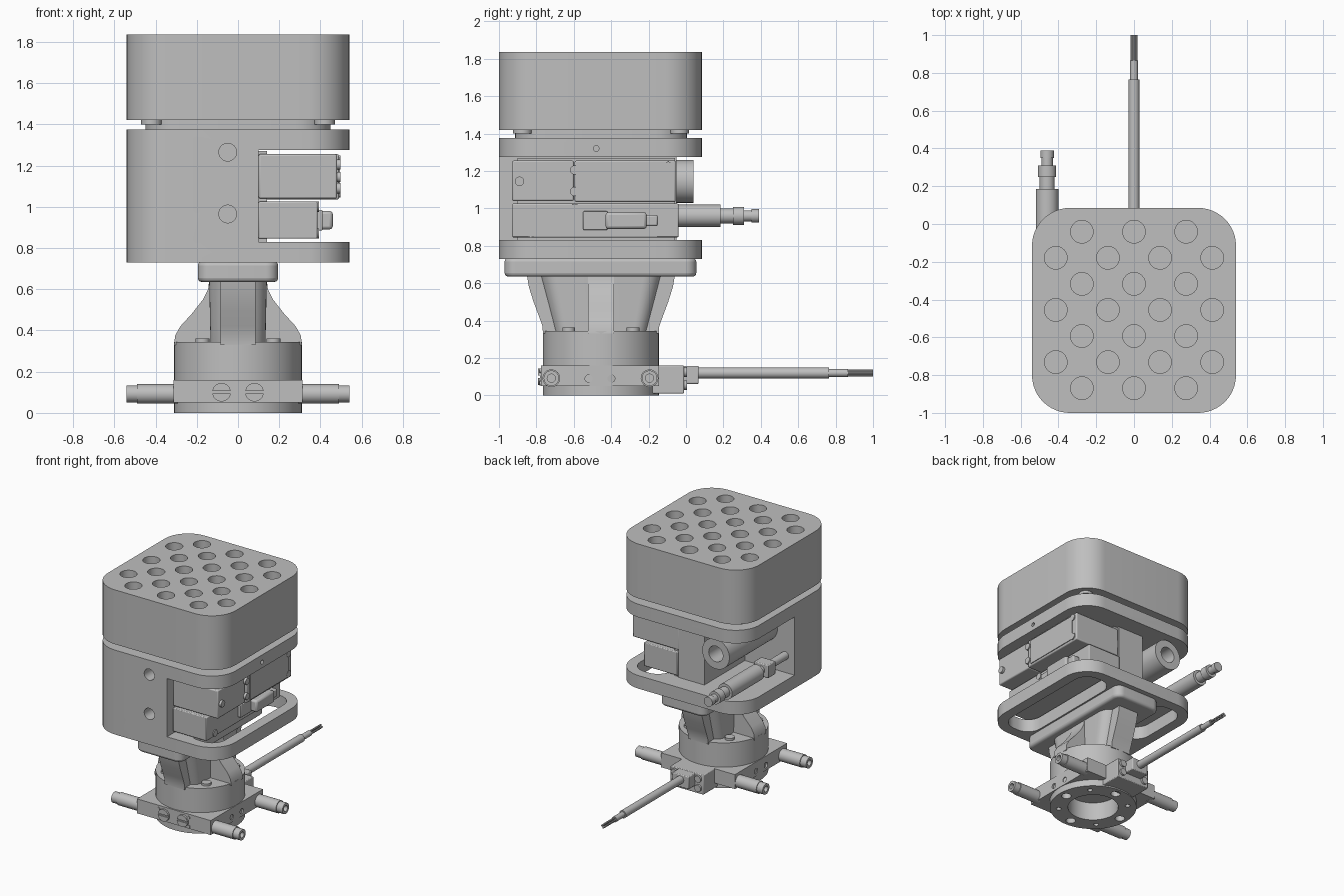
import bpy, bmesh, math
from mathutils import Matrix, Vector

old = bpy.data.objects.get("Cube")
if old:
    bpy.data.objects.remove(old, do_unlink=True)

CY = -0.455  # depth of the main axis
grey = bpy.data.materials.new("light grey")
grey.use_nodes = True
grey.diffuse_color = (0.52, 0.52, 0.52, 1)
grey.node_tree.nodes["Principled BSDF"].inputs["Base Color"].default_value = grey.diffuse_color


def finish(name, bm):
    bmesh.ops.recalc_face_normals(bm, faces=bm.faces)
    me = bpy.data.meshes.new(name)
    bm.to_mesh(me)
    bm.free()
    me.materials.append(grey)
    ob = bpy.data.objects.new(name, me)
    bpy.context.collection.objects.link(ob)
    return ob


def orient(axis):
    # sends local z to the chosen axis; the outline keeps cyclic order
    return {"z": Matrix.Identity(3),
            "x": Matrix(((0, 0, 1), (1, 0, 0), (0, 1, 0))),
            "y": Matrix(((1, 0, 0), (0, 0, 1), (0, 1, 0)))}[axis]


def prism(name, outline, lo, hi, axis="z"):
    bm = bmesh.new()
    m = orient(axis)
    rings = [[bm.verts.new(m @ Vector((a, b, h))) for a, b in outline] for h in (lo, hi)]
    bm.faces.new(rings[0])
    bm.faces.new(rings[1])
    for i in range(len(outline)):
        j = (i + 1) % len(outline)
        bm.faces.new((rings[0][i], rings[0][j], rings[1][j], rings[1][i]))
    return finish(name, bm)


def rounded(a0, a1, b0, b1, r, n=8):
    pts = []
    corners = ((a1 - r, b1 - r), (a0 + r, b1 - r), (a0 + r, b0 + r), (a1 - r, b0 + r))
    for k, (a, b) in enumerate(corners):
        for i in range(n + 1):
            t = (k + i / n) * math.pi / 2
            pts.append((a + r * math.cos(t), b + r * math.sin(t)))
    return pts


def box(name, x, y, z, bevel=0.0):
    ob = prism(name, [(x[0], y[0]), (x[1], y[0]), (x[1], y[1]), (x[0], y[1])], *z)
    if bevel:
        mod = ob.modifiers.new("bevel", "BEVEL")
        mod.width, mod.segments = bevel, 2
    return ob


def rods(name, spots, r, lo, hi, axis="z", n=32):
    # one object holding equal cylinders at several spots
    bm = bmesh.new()
    m = orient(axis).to_4x4()
    for a, b in spots:
        place = m @ Matrix.Translation((a, b, (lo + hi) / 2))
        bmesh.ops.create_cone(bm, cap_ends=True, segments=n, radius1=r, radius2=r,
                              depth=hi - lo, matrix=place)
    return finish(name, bm)


def cut(ob, *cutters):
    for c in cutters:
        mod = ob.modifiers.new("cut", "BOOLEAN")
        mod.operation, mod.solver, mod.object = "DIFFERENCE", "EXACT", c
    dg = bpy.context.evaluated_depsgraph_get()
    me = bpy.data.meshes.new_from_object(ob.evaluated_get(dg))
    ob.modifiers.clear()
    ob.data = me
    for c in cutters:
        bpy.data.objects.remove(c, do_unlink=True)
    return ob


def stepped(name, spot, axis, steps):
    # coaxial cylinders: (radius, start, end)
    for i, (r, lo, hi) in enumerate(steps):
        rods(f"{name}_{i + 1}", [spot], r, lo, hi, axis)


# Foam suction pad with staggered holes
pad = prism("suction_pad", rounded(-.54, .54, -1, .085, .2, 12), 1.42, 1.835)
spots = []
for row in range(7):
    count = 3 + row % 2
    for i in range(count):
        spots.append(((i - (count - 1) / 2) * .276, CY + (row - 3) * .138))
cut(pad, rods("pad_holes", spots, .06, 1.58, 1.9))

# Plate and corner spacers under the pad
prism("pad_plate", rounded(-.45, .45, CY - .46, CY + .46, .17), 1.37, 1.425)
rods("plate_spacers", [(sx * .42, CY + sy * .42) for sx in (-1, 1) for sy in (-1, 1)],
     .05, 1.4, 1.425)

# Housing: full block opened on one side and at the back, with a ring-shaped base
body = prism("housing", rounded(-.54, .54, -1, .085, .2, 12), .73, 1.375)
cut(body,
    box("side_opening", (.1, 1), (-2, 1), (.83, 1.275)),
    box("rear_opening", (-1, .2), (-.05, 1), (.83, 1.275)),
    box("corner_opening", (-1, -.12), (-.54, 1), (.83, 1.275)),
    prism("base_slot_left", rounded(.2, .46, -.92, .005, .11), .6, .9),
    prism("base_slot_right", rounded(-.46, -.2, -.5, .005, .11), .6, .829),
    rods("front_holes", [(-.05, .965), (-.05, 1.265)], .043, -1.1, -.9, "y"),
    rods("plate_side_hole", [(-.48, 1.32)], .015, .5, .6, "x"))

# Exhaust tube behind the housing
cut(rods("exhaust_tube", [(-.28, 1.145)], .115, -.56, .04, "y", 40),
    rods("exhaust_bore", [(-.28, 1.145)], .06, -.3, .1, "y"))

# Upper vacuum unit with its screws
box("upper_unit_front", (.1, .48), (-.93, -.6), (1.04, 1.255), .008)
box("upper_unit_rear", (.1, .49), (-.595, -.055), (1.035, 1.255), .008)
box("upper_unit_cover", (.1, .496), (-.56, -.1), (1.05, 1.24))
rods("upper_unit_screws", [(-.595, 1.205), (-.595, 1.09), (-.095, 1.225), (-.095, 1.07),
                           (-.89, 1.145)], .025, .4, .498, "x", 20)
box("unit_backing", (.08, .14), (-.9, -.06), (.83, 1.27))

# Lower valve unit with plug
box("lower_unit", (.1, .385), (-.93, -.04), (.845, 1.025), .006)
box("plug_base", (.38, .41), (-.55, -.42), (.885, .985), .005)
box("plug_body", (.38, .46), (-.43, -.21), (.89, .98), .015)
box("plug_tip", (.38, .44), (-.22, -.15), (.905, .965), .01)
rods("lower_unit_screws", [(-.595, 1.0), (-.83, .87)], .025, .3, .392, "x", 20)

# Round signal connector on the opposite side
stepped("signal_connector", (-.46, .96), "y",
        [(.03, -.55, -.2), (.06, -.2, .185), (.04, .18, .25), (.048, .25, .31),
         (.03, .3, .36), (.036, .35, .39)])
box("connector_block", (-.52, -.4), (-.34, -.25), (.91, 1.01), .006)

# Mounting foot
foot = prism("mounting_foot", rounded(-.195, .195, -.97, .055, .06), .635, .735)
mod = foot.modifiers.new("bevel", "BEVEL")
mod.width, mod.segments, mod.limit_method = .02, 3, "ANGLE"

# Neck: two crossed flaring webs around a core
wide = [(.395, .64), (.385, .58), (.36, .5), (.33, .42), (.312, .37), (.31, .33)]
slim = [(.14, .64), (.145, .6), (.17, .55), (.225, .48), (.28, .42), (.305, .375), (.31, .33)]
full = lambda half: half + [(-a, z) for a, z in reversed(half)]
prism("neck_web_deep", [(CY + a, z) for a, z in full(wide)], -.085, .085, "x")
prism("neck_web_cross", full(slim), CY - .07, CY + .07, "y")
core = prism("neck_core", rounded(-.14, .14, CY - .33, CY + .33, .1), .33, .64)
for v in core.data.vertices:
    if v.co.z < .5:
        v.co.y = CY + (v.co.y - CY) * .75
        v.co.x *= .95

# Round flange with bore, bolt holes and screws
diag = lambda r: [(sx * r, CY + sy * r) for sx in (-1, 1) for sy in (-1, 1)]
flange = rods("flange", [(0, CY)], .31, 0, .345, n=64)
ring = [(.25 * math.cos(i * math.pi / 2), CY + .25 * math.sin(i * math.pi / 2)) for i in range(4)]
cut(flange, rods("flange_bore", [(0, CY)], .18, -.1, .14, n=48),
    rods("bolt_holes", ring, .035, -.1, .08, n=20),
    rods("pin_holes", diag(.175), .018, -.1, .05, n=16))
rods("flange_screws", diag(.172), .034, .34, .362, n=20)

# Square collar, cut round inside so the flange bore stays open
collar = box("collar", (-.312, .312), (-.775, -.145), (.05, .16))
cut(collar, rods("collar_bore", [(0, CY)], .3, -.1, .3, n=48),
    *[rods("side_holes", [(-.52, .09), (-.4, .09)], .02, s * .31 - .03, s * .31 + .03, "x", 16)
      for s in (-1, 1)])

# Side hose fittings
for s, side in ((-1, "right"), (1, "left")):
    for y, end in ((-.72, "front"), (-.195, "rear")):
        for r, lo, hi in ((.047, .29, .49), (.041, .48, .54)):
            fit = rods(f"{side}_{end}_fitting", [(y, .092)], r, *sorted((s * lo, s * hi)), "x")
            if hi > .5:
                cut(fit, rods("fitting_bore", [(y, .092)], .022,
                              *sorted((s * .5, s * .6)), "x", 20))

# Slotted front plugs and small pins
cut(rods("front_plugs", [(-.08, .1), (.08, .1)], .045, -.79, -.76, "y"),
    box("plug_slots", (-.3, .3), (-.8, -.78), (.094, .106)))
rods("front_pins", [(sx * .127, z) for sx in (-1, 1) for z in (.065, .133)],
     .012, -.782, -.77, "y", 16)

# Rear cable outlet, clamp, cable and bare wires
box("cable_outlet", (-.14, .14), (-.2, -.01), (.01, .16), .006)
box("cable_clamp", (-.07, .07), (-.02, .068), (.062, .158), .006)
rods("clamp_screws", [(sx * .1, z) for sx in (-1, 1) for z in (.055, .125)],
     .026, -.03, .005, "y", 20)
stepped("cable", (0, .12), "y", [(.029, .05, .765), (.021, .76, .865)])
wires = [(.011 * math.cos(i * math.pi / 2), .12 + .011 * math.sin(i * math.pi / 2)) for i in range(4)]
rods("wires", wires, .007, .85, 1, "y", 10)

# Smooth round surfaces, keep edges sharp
bpy.ops.object.select_all(action="DESELECT")
for ob in bpy.context.collection.objects:
    if ob.type == "MESH" and grey.name in ob.data.materials:
        ob.select_set(True)
        bpy.context.view_layer.objects.active = ob
bpy.ops.object.shade_smooth_by_angle(angle=math.radians(30))
